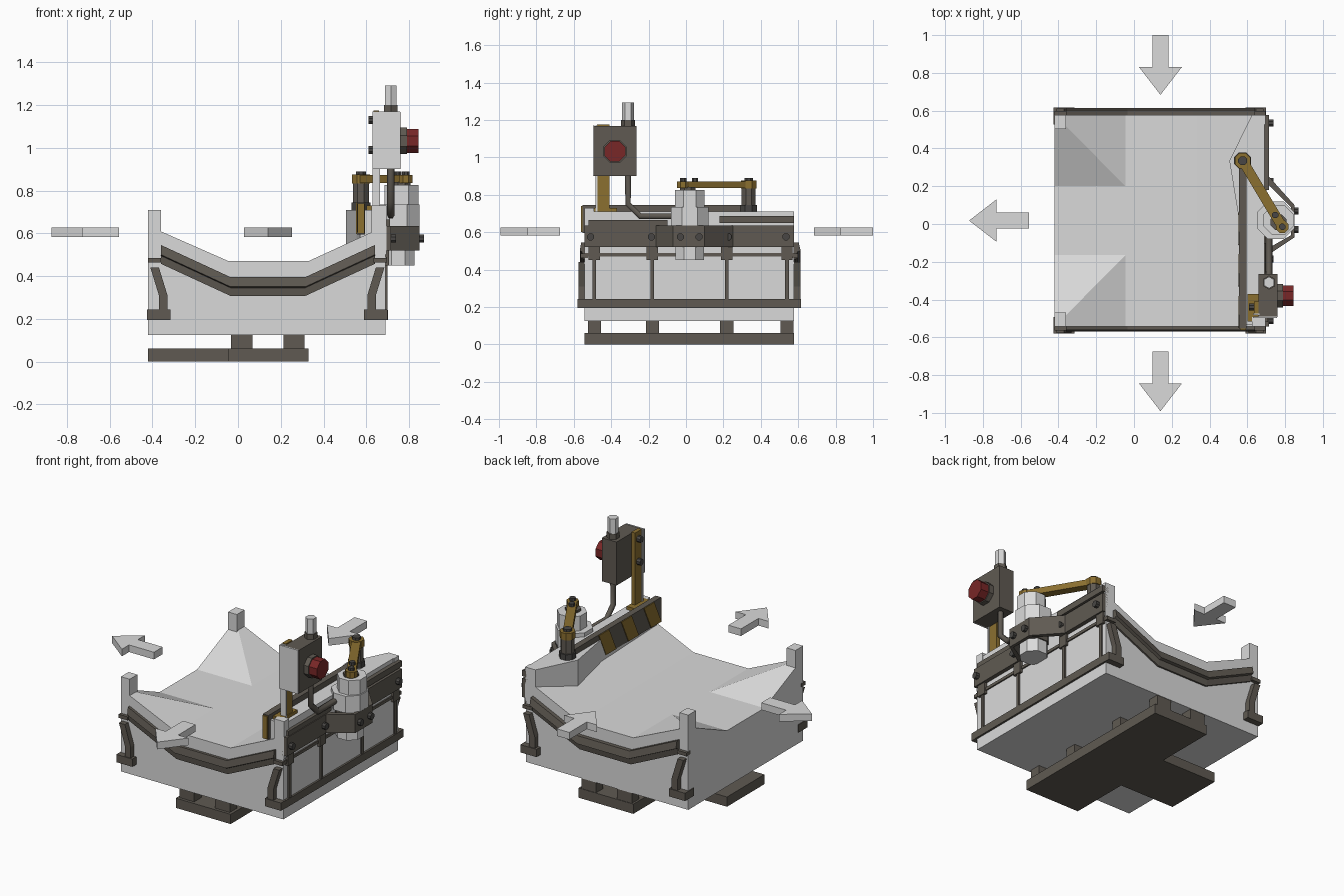
import bpy, bmesh, math
from mathutils import Vector

if "Cube" in bpy.data.objects:
    bpy.data.objects.remove(bpy.data.objects["Cube"])


def material(name, rgb):
    m = bpy.data.materials.new(name)
    m.diffuse_color = (*rgb, 1)
    m.use_nodes = True
    m.node_tree.nodes["Principled BSDF"].inputs["Base Color"].default_value = m.diffuse_color
    return m


LIGHT = material("light grey", (0.70, 0.70, 0.70))
BROWN = material("dark brown grey", (0.115, 0.102, 0.085))
DARK = material("dark steel", (0.065, 0.062, 0.058))
YELLOW = material("dull yellow", (0.26, 0.16, 0.03))
RED = material("dark red", (0.19, 0.02, 0.02))
CX, CY = 0.14, 0.018          # body centre
X0, X1, Y0, Y1 = -0.42, 0.69, -0.543, 0.578


def finish(name, bm, mat):
    bmesh.ops.recalc_face_normals(bm, faces=bm.faces)
    me = bpy.data.meshes.new(name)
    bm.to_mesh(me)
    bm.free()
    me.materials.append(mat)
    ob = bpy.data.objects.new(name, me)
    bpy.context.collection.objects.link(ob)
    return ob


def prism(name, pts, axis, a, b, mat):
    """Extrude a 2D outline along an axis from a to b."""
    place = {"x": lambda p, t: (t, p[0], p[1]),
             "y": lambda p, t: (p[0], t, p[1]),
             "z": lambda p, t: (p[0], p[1], t)}[axis]
    bm = bmesh.new()
    f = bm.faces.new([bm.verts.new(place(p, a)) for p in pts])
    ext = bmesh.ops.extrude_face_region(bm, geom=[f])
    shift = Vector(place((0, 0), b - a))
    bmesh.ops.translate(bm, vec=shift, verts=[v for v in ext["geom"] if isinstance(v, bmesh.types.BMVert)])
    return finish(name, bm, mat)


def box(name, x0, x1, y0, y1, z0, z1, mat):
    return prism(name, [(x0, y0), (x1, y0), (x1, y1), (x0, y1)], "z", z0, z1, mat)


def cyl(name, c, r, axis, a, b, mat, n=8):
    pts = [(c[0] + r * math.cos(2 * math.pi * (i + .5) / n), c[1] + r * math.sin(2 * math.pi * (i + .5) / n))
           for i in range(n)]
    return prism(name, pts, axis, a, b, mat)


# Body with a sunken crossing, open on three sides
xs, ys = [X0, -0.045, 0.33, X1], [Y0, -0.165, 0.20, Y1]
bm = bmesh.new()
grid = [[bm.verts.new((x, y, 0.635 if i == 3 or (i == 0 and j in (0, 3)) else 0.47))
         for j, y in enumerate(ys)] for i, x in enumerate(xs)]
for i in range(3):
    for j in range(3):
        a, b, c, d = grid[i][j], grid[i + 1][j], grid[i + 1][j + 1], grid[i][j + 1]
        if i == 0 and j == 0:
            tris = [(a, b, c), (a, c, d)]
        elif i == 0 and j == 2:
            tris = [(a, b, d), (b, c, d)]
        else:
            tris = [(a, b, c, d)]
        for t in tris:
            bm.faces.new(t)
rim = [e for e in bm.edges if e.is_boundary]
ext = bmesh.ops.extrude_edge_only(bm, edges=rim)["geom"]
for v in ext:
    if isinstance(v, bmesh.types.BMVert):
        v.co.z = 0.125
bmesh.ops.holes_fill(bm, edges=[e for e in bm.edges if e.is_boundary], sides=0)
finish("body", bm, LIGHT)

# Corner posts
for y0 in (Y0, Y1 - 0.075):
    box("left_corner_post", X0, -0.36, y0, y0 + 0.075, 0.47, 0.71, LIGHT)
box("front_right_post", 0.625, 0.695, Y0, Y0 + 0.05, 0.5, 0.73, LIGHT)
box("back_right_post", 0.625, 0.695, Y1 - 0.05, Y1, 0.5, 0.71, LIGHT)

# Raised block on the closed right side
prism("right_block", [(0.625, Y1), (0.505, 0.335), (0.555, 0.03), (0.57, Y0 + 0.01), (X1, Y0 + 0.01), (X1, Y1)],
      "z", 0.45, 0.71, LIGHT)

# T-shaped base plate and feet
prism("base_plate", [(0.33, Y0), (0.33, Y1), (-0.045, Y1), (-0.045, 0.2), (X0, 0.2), (X0, -0.165),
                     (-0.045, -0.165), (-0.045, Y0)], "z", 0, 0.06, BROWN)
for x in (0.018, 0.262):
    for y in (-0.49, -0.18, 0.218, 0.54):
        box("base_foot", x - 0.05, x + 0.05, y - 0.035, y + 0.035, 0.06, 0.125, BROWN)

# Bumper rails and corner braces on the front and back
path = [(-0.36, 0.545), (-0.035, 0.395), (0.315, 0.395), (0.64, 0.545)]
for side, wall, out in ((-1, Y0, 0.025), (1, Y1, 0.035)):
    section = [(-0.005, 0), (0.7 * out, 0), (out, -0.045), (0.5 * out, -0.05), (0.3 * out, -0.088), (-0.005, -0.088)]
    bm = bmesh.new()
    rings = [[bm.verts.new((x, wall + side * o, z + dz)) for o, dz in section] for x, z in path]
    for r, s in zip(rings, rings[1:]):
        for k in range(len(section)):
            m = (k + 1) % len(section)
            bm.faces.new((r[k], r[m], s[m], s[k]))
    bm.faces.new(rings[0])
    bm.faces.new(rings[-1])
    finish("bumper_rail", bm, BROWN)
    for flip in (1, -1):
        def mx(x):
            return x if flip == 1 else 2 * CX - x - 0.005
        brace = [(-0.41, 0.44), (-0.37, 0.44), (-0.33, 0.31), (-0.33, 0.24), (-0.37, 0.24), (-0.37, 0.31)]
        prism("corner_brace", [(mx(x), z) for x, z in brace], "y", wall - side * 0.01, wall + side * 0.033, BROWN)
        a, b = sorted((mx(-0.425), mx(-0.315)))
        c, d = sorted((wall - side * 0.05, wall + side * 0.038))
        box("brace_foot", a, b, c, d, 0.195, 0.243, BROWN)
        a, b = sorted((mx(-0.422), mx(-0.36)))
        c, d = sorted((wall - side * 0.02, wall + side * 0.02))
        box("rail_end_strap", a, b, c, d, 0.463, 0.485, BROWN)

# Right side frame: sill, ribs, trim, main beam
box("side_sill", 0.68, 0.702, Y0, Y1, 0.195, 0.242, BROWN)
box("side_trim", 0.68, 0.698, Y0, Y1, 0.47, 0.488, BROWN)
for y in (-0.49, -0.18, 0.218, 0.54):
    box("side_rib", 0.68, 0.70, y - 0.01, y + 0.01, 0.242, 0.45, BROWN)
    box("rib_head", 0.68, 0.706, y - 0.03, y + 0.03, 0.45, 0.525, BROWN)
box("side_beam_front", 0.68, 0.715, Y0, -0.12, 0.52, 0.635, BROWN)
box("side_beam_back", 0.68, 0.715, 0.2, Y1, 0.52, 0.635, BROWN)
prism("motor_bracket", [(0.69, -0.16), (0.715, -0.16), (0.85, -0.07), (0.85, 0.10), (0.715, 0.25), (0.69, 0.25),
                        (0.69, 0.23), (0.83, 0.09), (0.83, -0.06), (0.69, -0.14)], "z", 0.52, 0.635, BROWN)
for y in (-0.51, -0.185, 0.225, 0.535):
    cyl("beam_bolt", (y, 0.575), 0.02, "x", 0.71, 0.738, DARK)
for y in (-0.03, 0.07):
    cyl("bracket_bolt", (y, 0.575), 0.02, "x", 0.845, 0.87, DARK)
box("clamp_rail_back", 0.67, 0.715, 0.18, Y1, 0.648, 0.685, BROWN)
box("clamp_rail_front", 0.67, 0.71, -0.52, -0.10, 0.635, 0.665, BROWN)

# Motor
M = (0.75, 0.02)
cyl("motor_lower", M, 0.082, "z", 0.45, 0.53, LIGHT)
cyl("motor_band", M, 0.09, "z", 0.53, 0.63, BROWN)
cyl("motor_body", M, 0.108, "z", 0.63, 0.735, LIGHT)
cyl("motor_upper", (0.765, 0.02), 0.085, "z", 0.735, 0.825, LIGHT)
cyl("motor_cap", (0.765, 0.01), 0.045, "z", 0.825, 0.84, BROWN)

# Yellow swing arm and its pivot post
A, B = Vector((0.785, -0.015)), Vector((0.575, 0.335))
n = (B - A).orthogonal().normalized() * 0.026
prism("swing_arm", [A + n, A - n, B - n, B + n], "z", 0.835, 0.872, YELLOW)
cyl("arm_motor_end", A, 0.035, "z", 0.835, 0.872, YELLOW)
for p in (A, A.lerp(B, 0.18)):
    cyl("arm_bolt", p, 0.018, "z", 0.87, 0.89, DARK)
cyl("pivot_post", B, 0.04, "z", 0.6, 0.835, BROWN)
cyl("pivot_collar", B, 0.048, "z", 0.70, 0.745, DARK)
cyl("pivot_head", B, 0.045, "z", 0.832, 0.875, YELLOW)
cyl("pivot_nut", B, 0.025, "z", 0.872, 0.89, DARK)

# Gate bar with slanted hazard plates
box("gate_bar", 0.557, 0.595, -0.553, 0.33, 0.595, 0.745, BROWN)
for y in (-0.55, -0.33, -0.11):
    prism("hazard_stripe", [(y, 0.597), (y + 0.10, 0.597), (y + 0.17, 0.743), (y + 0.07, 0.743)],
          "x", 0.552, 0.558, YELLOW)
box("gate_bar_tip", 0.56, 0.592, -0.562, -0.55, 0.60, 0.74, YELLOW)

# Control box on its post
box("control_post", 0.635, 0.66, -0.475, -0.41, 0.62, 1.175, YELLOW)
box("post_side_plate", 0.63, 0.665, -0.483, -0.473, 0.63, 1.17, LIGHT)
box("post_foot", 0.60, 0.665, -0.515, -0.37, 0.62, 0.73, YELLOW)
for y in (-0.49, -0.392):
    cyl("foot_bolt", (y, 0.685), 0.02, "x", 0.66, 0.685, DARK)
for z in (0.99, 1.13):
    cyl("post_bolt", (-0.44, z), 0.02, "x", 0.61, 0.636, DARK)
box("control_box", 0.66, 0.76, -0.492, -0.265, 0.90, 1.168, BROWN)
box("control_box_side", 0.63, 0.758, -0.498, -0.49, 0.90, 1.17, LIGHT)
cyl("button_collar", (-0.38, 1.032), 0.067, "x", 0.755, 0.79, BROWN)
cyl("stop_button", (-0.38, 1.032), 0.06, "x", 0.79, 0.845, RED)
cyl("beacon_collar", (0.715, -0.31), 0.037, "z", 1.165, 1.2, BROWN, 6)
cyl("beacon", (0.715, -0.31), 0.031, "z", 1.2, 1.292, LIGHT, 6)

# Cable conduit from the box to the motor
cu = bpy.data.curves.new("cable_conduit", "CURVE")
cu.dimensions = "3D"
cu.bevel_depth, cu.bevel_resolution, cu.use_fill_caps = 0.018, 1, True
sp = cu.splines.new("POLY")
pts = [(-0.31, 0.91), (-0.31, 0.75), (-0.245, 0.685), (-0.07, 0.685)]
sp.points.add(len(pts) - 1)
for p, (y, z) in zip(sp.points, pts):
    p.co = (0.715, y, z, 1)
cu.materials.append(BROWN)
bpy.context.collection.objects.link(bpy.data.objects.new("cable_conduit", cu))

# Flow arrows
arrow = [(0, -0.043), (0.17, -0.043), (0.17, -0.113), (0.316, 0), (0.17, 0.113), (0.17, 0.043), (0, 0.043)]
for (x, y), (dx, dy) in (((CX, 1.0), (0, -1)), ((CX, -0.675), (0, -1)), ((-0.557, CY), (-1, 0))):
    prism("flow_arrow", [(x + u * dx - v * dy, y + u * dy + v * dx) for u, v in arrow], "z", 0.582, 0.626, LIGHT)
